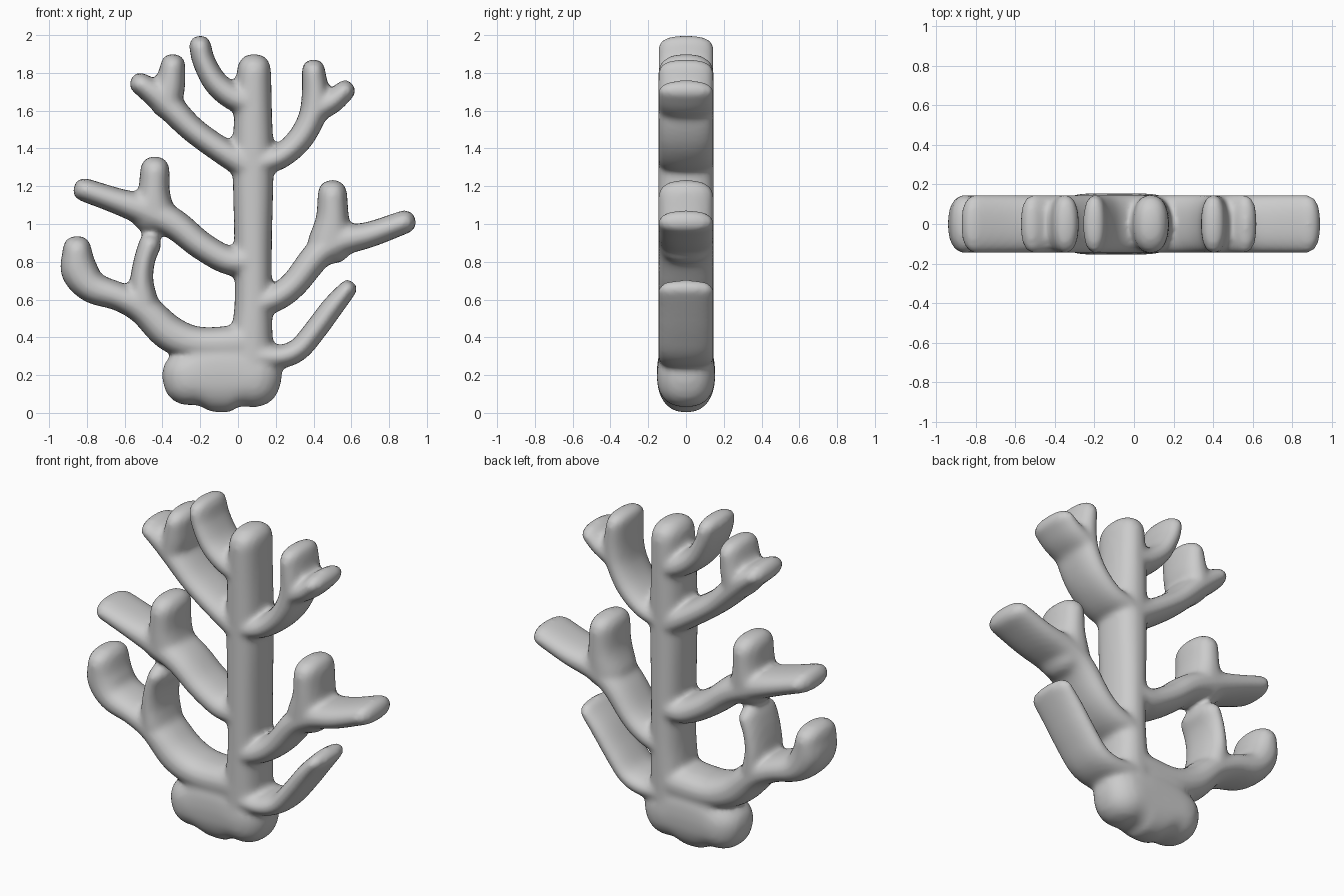
import bpy, bmesh, math
from mathutils import Vector

if "Cube" in bpy.data.objects:
    bpy.data.objects.remove(bpy.data.objects["Cube"])

DEPTH = 0.147   # half thickness front to back, same for every branch
SIDES = 24


def spow(v, e):
    return math.copysign(abs(v) ** e, v)


def smooth_path(pts, n=5):
    """Catmull-Rom through (x, z, radius) points."""
    p = [Vector(q) for q in pts]
    p = [2 * p[0] - p[1]] + p + [2 * p[-1] - p[-2]]
    out = []
    for i in range(1, len(p) - 2):
        a, b, c, d = p[i - 1:i + 3]
        for k in range(n):
            t = k / n
            out.append(0.5 * (2 * b + (c - a) * t + (2 * a - 5 * b + 4 * c - d) * t * t
                              + (3 * b - a - 3 * c + d) * t ** 3))
    return out + [p[-2]]


def branch(bm, pts, depth=DEPTH):
    """Flattened tube along a path in the xz plane, with rounded ends."""
    path = smooth_path(pts)
    frames = []
    for i, p in enumerate(path):
        t = path[min(i + 1, len(path) - 1)] - path[max(i - 1, 0)]
        frames.append((p.x, p.y, p.z, Vector((t.x, t.y)).normalized(), 1.0))

    def cap(f, sign):
        x, z, r, t, _ = f
        res = []
        for k in range(1, 6):
            a = k / 5 * math.radians(83)
            d = sign * r * math.sin(a)
            res.append((x + t.x * d, z + t.y * d, r, t, math.cos(a) ** 0.8))
        return res
    frames = cap(frames[0], -1)[::-1] + frames + cap(frames[-1], 1)
    rings = []
    for x, z, r, t, s in frames:
        ring = []
        for k in range(SIDES):
            a = 2 * math.pi * k / SIDES
            u = spow(math.cos(a), 0.85) * r * s
            v = spow(math.sin(a), 0.85) * depth * s
            ring.append(bm.verts.new((x - t.y * u, v, z + t.x * u)))
        rings.append(ring)
    for a, b in zip(rings, rings[1:]):
        for k in range(SIDES):
            j = (k + 1) % SIDES
            bm.faces.new((a[k], a[j], b[j], b[k]))
    bm.faces.new(rings[0][::-1])
    bm.faces.new(rings[-1])


bm = bmesh.new()
# base block
branch(bm, [(-.25, .19, .15), (-.16, .205, .2), (-.02, .21, .205), (.07, .19, .16)], .155)
# trunk
branch(bm, [(.06, .25, .13), (.08, .55, .1), (.08, .9, .1), (.08, 1.3, .108), (.08, 1.6, .1), (.085, 1.81, .09)])
# low left arm and twig
branch(bm, [(.05, .37, .1), (-.2, .365, .09), (-.36, .42, .095), (-.5, .55, .085),
            (-.63, .615, .075), (-.77, .665, .085), (-.84, .755, .098), (-.852, .86, .077)])
branch(bm, [(-.5, .58, .08), (-.51, .7, .062), (-.495, .81, .056), (-.467, .89, .06)])
# middle left arm and twig
branch(bm, [(.05, .8, .08), (-.06, .81, .075), (-.2, .89, .075), (-.33, .995, .08),
            (-.46, 1.06, .085), (-.65, 1.125, .068), (-.81, 1.18, .062)])
branch(bm, [(-.45, 1.07, .12), (-.445, 1.17, .085), (-.44, 1.28, .078)])
# upper left arm and twig
branch(bm, [(.05, 1.31, .08), (-.08, 1.385, .07), (-.24, 1.5, .068), (-.37, 1.63, .075),
            (-.44, 1.69, .07), (-.515, 1.742, .058)])
branch(bm, [(-.38, 1.64, .08), (-.36, 1.73, .08), (-.345, 1.835, .066)])
# top left horn
branch(bm, [(.06, 1.64, .07), (-.03, 1.675, .07), (-.12, 1.75, .065), (-.18, 1.86, .06), (-.2, 1.94, .058)])
# upper right arm and twig
branch(bm, [(.1, 1.32, .07), (.22, 1.355, .065), (.32, 1.44, .068), (.385, 1.55, .07),
            (.41, 1.66, .074), (.4, 1.81, .062)])
branch(bm, [(.42, 1.61, .07), (.5, 1.65, .063), (.565, 1.705, .055)])
# middle right arm and twig
branch(bm, [(.08, .57, .07), (.2, .61, .072), (.3, .685, .072), (.42, .835, .078),
            (.53, .905, .08), (.7, .945, .068), (.88, 1.01, .062)])
branch(bm, [(.49, .91, .12), (.5, 1.03, .088), (.5, 1.155, .078)])
# low right arm
branch(bm, [(.1, .3, .065), (.22, .297, .063), (.32, .335, .06), (.41, .44, .06),
            (.5, .56, .058), (.58, .655, .048)])

bmesh.ops.recalc_face_normals(bm, faces=bm.faces)
me = bpy.data.meshes.new("coral")
bm.to_mesh(me)
bm.free()
coral = bpy.data.objects.new("coral", me)
bpy.context.collection.objects.link(coral)

# fuse the branches into one soft skin
rm = coral.modifiers.new("fuse", 'REMESH')
rm.mode = 'VOXEL'
rm.voxel_size = 0.016
rm.use_smooth_shade = True
sm = coral.modifiers.new("soften", 'SMOOTH')
sm.factor = 0.5
sm.iterations = 10
